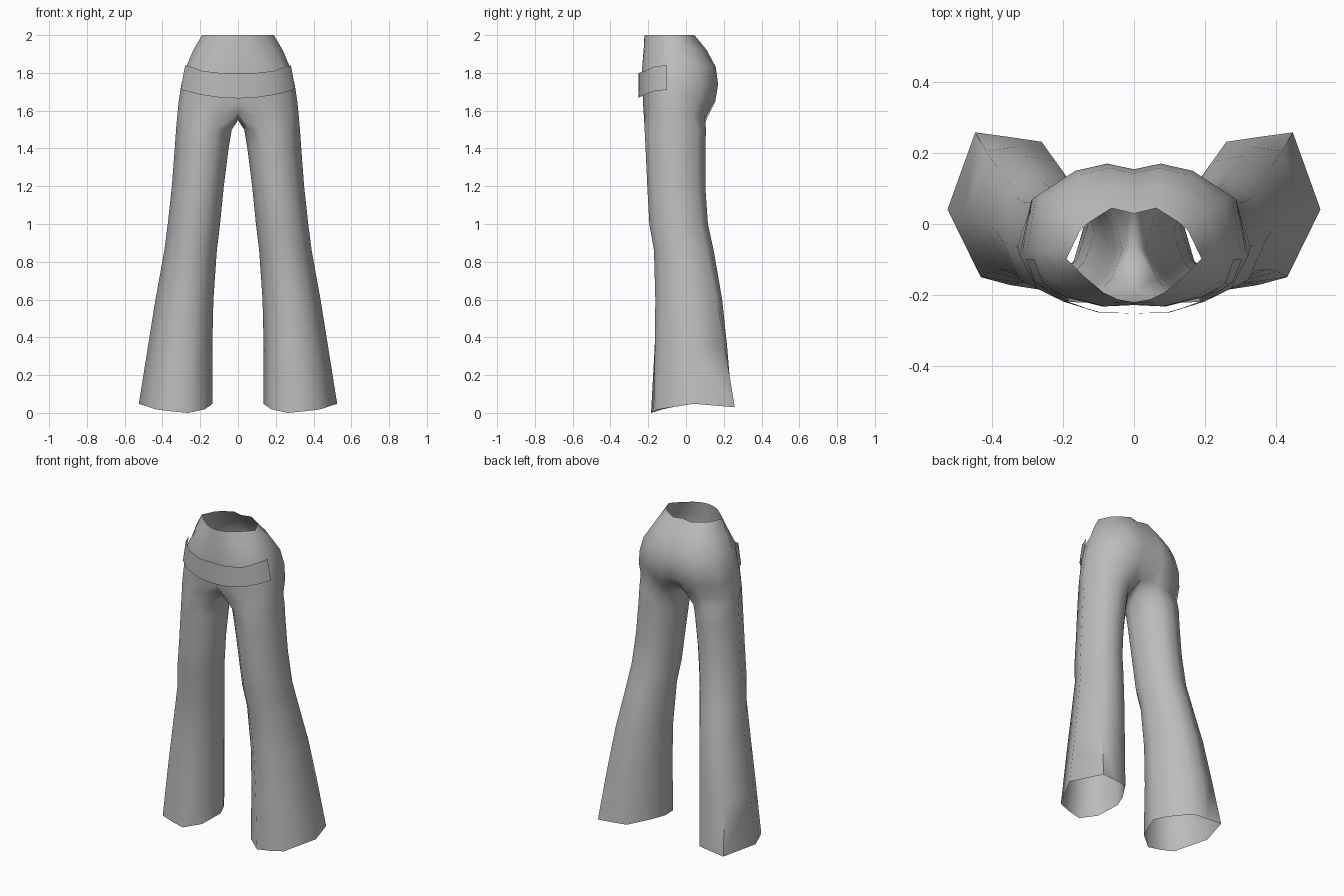
import bpy, bmesh

if "Cube" in bpy.data.objects:
    bpy.data.objects.remove(bpy.data.objects["Cube"])

cloth = bpy.data.materials.new("grey cloth")
cloth.diffuse_color = (0.5, 0.5, 0.5, 1)
cloth.use_nodes = True
cloth.node_tree.nodes["Principled BSDF"].inputs["Base Color"].default_value = cloth.diffuse_color

# Half cross-sections as (u, v): u = inner to outer, v = front to back
WAIST = [(0, 0), (.24, .03), (.45, .1), (.75, .28), (1, .46), (.8, .76), (.66, .85), (.33, 1), (0, .94)]
HIP = [(0, .01), (.3, 0), (.62, .06), (.88, .18), (1, .4), (.92, .77), (.55, .95), (.25, 1), (0, .96)]
LEG = [(.1, .2), (.28, .04), (.55, 0), (.82, .12), (1, .48), (.86, .87), (.58, 1), (.28, .95), (.08, .72), (0, .45)]
HEM = [(.1, .15), (.33, 0), (.55, .03), (.76, .08), (1, .51), (.8, 1), (.55, .97), (.32, .94), (.1, .65), (0, .45)]
HEM_Z = [.02, 0, .008, .018, .048, .03, .032, .036, .045, .048]

# Hip rings: z, half width, front y, back y, blend from waist to hip section
HIPS = [(2, .19, -.22, .045, 0), (1.92, .237, -.226, .11, .5), (1.83, .275, -.232, .158, 1),
        (1.74, .3, -.232, .17, 1), (1.65, .314, -.228, .155, 1)]
# Leg rings: z, inner x, outer x, front y, back y
LEGS = [(1.5, .033, .328, -.219, .106), (1.4, .05, .335, -.214, .102), (1.2, .075, .35, -.205, .102),
        (1.0, .095, .372, -.194, .116), (.86, .112, .39, -.17, .147), (.6, .13, .437, -.166, .195),
        (.35, .136, .477, -.172, .225), (0, .135, .525, -.185, .258)]


def mix(a, b, t):
    return [(p[0] + (q[0] - p[0]) * t, p[1] + (q[1] - p[1]) * t) for p, q in zip(a, b)]


def finish(name, bm):
    """Turn a right-hand half into a mirrored, smooth-shaded object."""
    bmesh.ops.recalc_face_normals(bm, faces=bm.faces)
    mesh = bpy.data.meshes.new(name)
    bm.to_mesh(mesh)
    bm.free()
    mesh.materials.append(cloth)
    ob = bpy.data.objects.new(name, mesh)
    bpy.context.collection.objects.link(ob)
    mod = ob.modifiers.new("mirror", 'MIRROR')
    mod.use_clip = True
    mod.merge_threshold = .001
    for o in bpy.context.selected_objects:
        o.select_set(False)
    ob.select_set(True)
    bpy.context.view_layer.objects.active = ob
    bpy.ops.object.shade_smooth_by_angle(angle=1.2)
    return ob


def bridge(bm, a, b, closed):
    n = len(a)
    for i in range(n if closed else n - 1):
        j = (i + 1) % n
        bm.faces.new((a[i], a[j], b[j], b[i]))


# Trousers: hip shell
bm = bmesh.new()
rings = []
for z, w, f, b, t in HIPS:
    rings.append([bm.verts.new((u * w, f + v * (b - f), z)) for u, v in mix(WAIST, HIP, t)])

# Crotch ring: outer points plus the seam running under the body
crotch = [bm.verts.new((u * .322, -.223 + v * .338, 1.57)) for u, v in HIP]
crotch[0].co = (0, -.185, 1.59)
crotch[-1].co = (0, .075, 1.59)
for a, b in zip(rings, rings[1:] + [crotch]):
    bridge(bm, a, b, False)
prev = crotch + [bm.verts.new((0, -.06, 1.55))]

# Flared legs with an uneven hem
for z, xi, xo, f, b in LEGS:
    t = max(0, 1 - z / .9)
    ring = []
    for (u, v), hz in zip(mix(LEG, HEM, t), HEM_Z):
        ring.append(bm.verts.new((xi + u * (xo - xi), f + v * (b - f), z if z else hz)))
    bridge(bm, prev, ring, True)
    prev = ring
finish("trousers", bm)

# Loose front band standing slightly off the hips
bm = bmesh.new()
top = [(0, -.252, 1.8), (.1, -.249, 1.8), (.19, -.217, 1.81), (.255, -.168, 1.835), (.28, -.1, 1.84)]
low = [(0, -.252, 1.665), (.1, -.247, 1.67), (.2, -.218, 1.685), (.277, -.165, 1.705), (.304, -.1, 1.71)]
bridge(bm, [bm.verts.new(p) for p in top], [bm.verts.new(p) for p in low], False)
for face in bm.faces:
    face.normal_update()
finish("front_band", bm)
